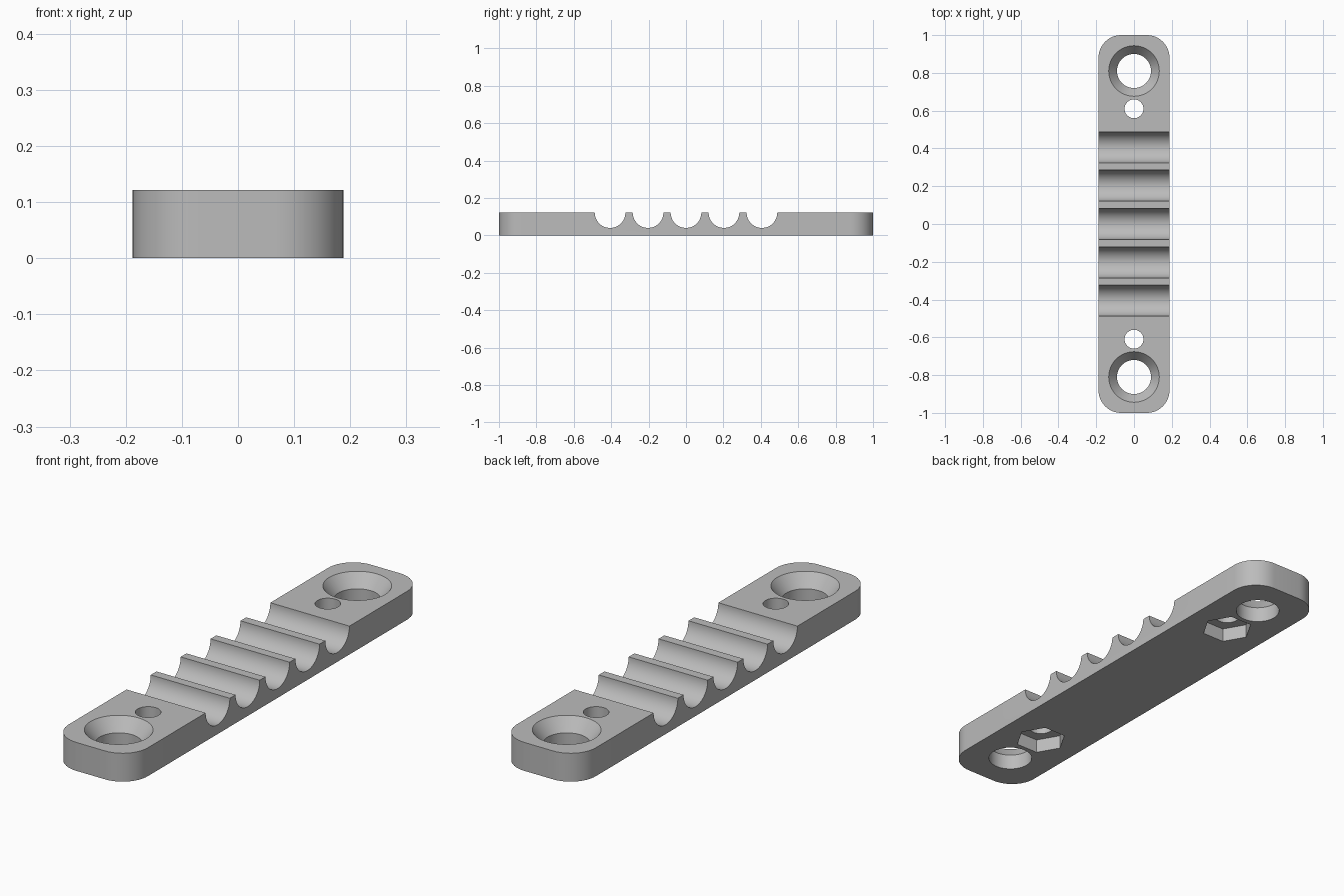
import bpy
import bmesh
from math import pi, cos, sin
from mathutils import Matrix

HALF_W, HALF_L, HEIGHT, CORNER = 0.188, 1.0, 0.122, 0.12

cube = bpy.data.objects.get("Cube")
if cube:
    bpy.data.objects.remove(cube, do_unlink=True)

grey = bpy.data.materials.new("light grey")
grey.use_nodes = True
grey.diffuse_color = (0.5, 0.5, 0.5, 1)
grey.node_tree.nodes["Principled BSDF"].inputs["Base Color"].default_value = (0.5, 0.5, 0.5, 1)


def make_object(name, bm):
    bmesh.ops.recalc_face_normals(bm, faces=bm.faces)
    mesh = bpy.data.meshes.new(name)
    bm.to_mesh(mesh)
    bm.free()
    mesh.materials.append(grey)
    obj = bpy.data.objects.new(name, mesh)
    bpy.context.collection.objects.link(obj)
    return obj


def rod(bm, sides, r1, r2, depth, matrix):
    bmesh.ops.create_cone(bm, cap_ends=True, segments=sides, radius1=r1,
                          radius2=r2, depth=depth, matrix=matrix)


def upright(bm, sides, r1, r2, z1, z2, y, turn=0):
    place = Matrix.Translation((0, y, (z1 + z2) / 2)) @ Matrix.Rotation(turn, 4, 'Z')
    rod(bm, sides, r1, r2, z2 - z1, place)


# Bar with rounded corners
bm = bmesh.new()
outline = []
for i, (sx, sy) in enumerate([(1, 1), (-1, 1), (-1, -1), (1, -1)]):
    for k in range(13):
        a = (i + k / 12) * pi / 2
        outline.append(bm.verts.new((sx * (HALF_W - CORNER) + CORNER * cos(a),
                                     sy * (HALF_L - CORNER) + CORNER * sin(a), 0)))
base = bm.faces.new(outline)
top = bmesh.ops.extrude_face_region(bm, geom=[base])["geom"]
bmesh.ops.translate(bm, vec=(0, 0, HEIGHT),
                    verts=[v for v in top if isinstance(v, bmesh.types.BMVert)])
bar = make_object("cable_bar", bm)

cutters = []

# Five half-round channels across the bar
bm = bmesh.new()
for i in range(-2, 3):
    rod(bm, 64, 0.082, 0.082, 0.6,
        Matrix.Translation((0, i * 0.203, HEIGHT)) @ Matrix.Rotation(pi / 2, 4, 'Y'))
cutters.append(make_object("channel_cutter", bm))

# Through holes for the screws and bolts
bm = bmesh.new()
for s in (-1, 1):
    upright(bm, 64, 0.09, 0.09, -0.1, 0.3, s * 0.81)
    upright(bm, 32, 0.05, 0.05, -0.1, 0.3, s * 0.61)
cutters.append(make_object("hole_cutter", bm))

# Countersinks above, hexagonal nut pockets below
bm = bmesh.new()
for s in (-1, 1):
    upright(bm, 64, 0.09, 0.134 + 0.044, HEIGHT - 0.055, HEIGHT + 0.055, s * 0.81)
    upright(bm, 6, 0.105, 0.105, -0.1, 0.06, s * 0.61, pi / 2)
cutters.append(make_object("recess_cutter", bm))

for cutter in cutters:
    mod = bar.modifiers.new(cutter.name, 'BOOLEAN')
    mod.operation = 'DIFFERENCE'
    mod.solver = 'EXACT'
    mod.object = cutter
    cutter.hide_render = True

# Bake the cuts and drop the cutters
bpy.context.view_layer.update()
bar.data = bpy.data.meshes.new_from_object(bar.evaluated_get(bpy.context.evaluated_depsgraph_get()))
bar.modifiers.clear()
for cutter in cutters:
    bpy.data.objects.remove(cutter, do_unlink=True)

bpy.ops.object.select_all(action='DESELECT')
bar.select_set(True)
bpy.context.view_layer.objects.active = bar
bpy.ops.object.shade_smooth_by_angle(angle=pi / 6)
